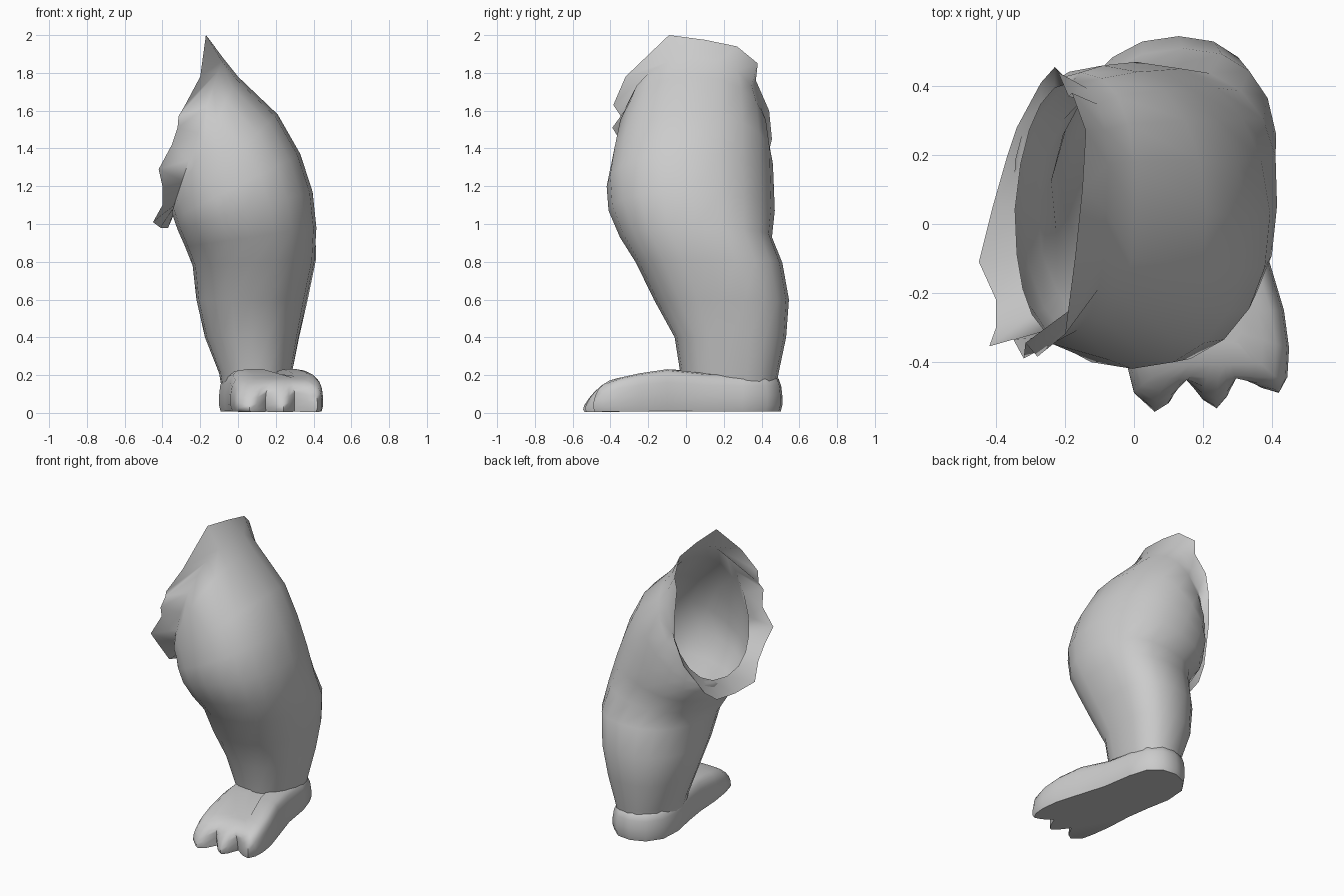
import bpy, bmesh, math

cube = bpy.data.objects.get("Cube")
if cube:
    bpy.data.objects.remove(cube, do_unlink=True)

skin = bpy.data.materials.new("grey_skin")
skin.use_nodes = True
GREY = (0.6, 0.6, 0.6, 1)
skin.diffuse_color = GREY
skin.node_tree.nodes["Principled BSDF"].inputs["Base Color"].default_value = GREY


def loft(name, rings, cap_start=False, cap_end=False, angle=60):
    """Skin a list of equal-length closed rings into one mesh object."""
    bm = bmesh.new()
    loops = [[bm.verts.new(p) for p in ring] for ring in rings]
    n = len(loops[0])
    for a, b in zip(loops, loops[1:]):
        for i in range(n):
            j = (i + 1) % n
            bm.faces.new((a[i], a[j], b[j], b[i]))
    if cap_start:
        bm.faces.new(loops[0][::-1])
    if cap_end:
        bm.faces.new(loops[-1])
    me = bpy.data.meshes.new(name)
    bm.to_mesh(me)
    bm.free()
    me.materials.append(skin)
    ob = bpy.data.objects.new(name, me)
    bpy.context.collection.objects.link(ob)
    bpy.ops.object.select_all(action='DESELECT')
    ob.select_set(True)
    bpy.context.view_layer.objects.active = ob
    bpy.ops.object.shade_smooth_by_angle(angle=math.radians(angle))
    return ob


def power(v, e):
    return math.copysign(abs(v) ** e, v)


def lerp_table(table, v):
    """Piecewise linear lookup."""
    if v <= table[0][0]:
        return table[0][1]
    for (a, fa), (b, fb) in zip(table, table[1:]):
        if v <= b:
            return fa + (fb - fa) * (v - a) / (b - a)
    return table[-1][1]


# Leg: rounded rings fanning from the level ankle to the upright hip
# inner x, inner z, outer x, outer z, y min, y max, sideways lean of the back
N = 20
SECTIONS = [
    (-.09, .15, .27, .15, -.01, .48, .02),
    (-.10, .21, .285, .21, -.03, .49, .02),
    (-.175, .40, .32, .40, -.06, .53, .04),
    (-.22, .60, .36, .60, -.17, .545, .06),
    (-.24, .78, .405, .81, -.265, .51, .06),
    (-.28, .88, .415, .98, -.35, .455, .03),
    (-.32, .97, .395, 1.17, -.41, .47, -.03),
    (-.34, 1.03, .33, 1.37, -.42, .465, -.04),
    (-.35, 1.06, .21, 1.58, -.395, .46, -.02),
    (-.35, 1.07, .00, 1.78, -.365, .44, .02),
    (-.345, 1.08, -.08, 1.88, -.325, .41, .03),
]


def leg_ring(ix, iz, ox, oz, y0, y1, lean):
    ring = []
    for i in range(N):
        a = 2 * math.pi * i / N
        c, s = power(math.cos(a), .88), power(math.sin(a), .88)
        ring.append(((ix + ox) / 2 + c * (ox - ix) / 2 + lean * max(s, 0),
                     (y0 + y1) / 2 + s * (y1 - y0) / 2,
                     (iz + oz) / 2 + c * (oz - iz) / 2))
    return ring


# Ragged rim of the open hip, with the flap hanging at the inside
RIM = [(-.17, -.09, 2.0), (-.15, .10, 1.975), (-.14, .27, 1.94), (-.18, .38, 1.85),
       (-.19, .37, 1.76), (-.22, .44, 1.60), (-.23, .455, 1.45), (-.27, .41, 1.27),
       (-.34, .28, 1.05), (-.37, .19, .98), (-.41, .05, .98), (-.45, -.11, 1.01),
       (-.40, -.22, 1.10), (-.40, -.30, 1.20), (-.42, -.355, 1.29), (-.35, -.335, 1.42),
       (-.32, -.39, 1.51), (-.315, -.345, 1.57), (-.28, -.385, 1.63), (-.20, -.32, 1.78)]

loft("leg", [leg_ring(*s) for s in SECTIONS] + [RIM])

# Foot: three-toed outline raised in shrinking rings, the toes merging upward
OUTLINE = [(-.02, -.41), (0, -.49), (.06, -.545), (.10, -.52), (.145, -.44), (.20, -.51),
           (.24, -.535), (.27, -.50), (.30, -.43), (.37, -.475), (.42, -.49), (.445, -.44),
           (.45, -.36), (.435, -.25), (.39, -.10), (.33, .10), (.30, .30), (.26, .43),
           (.18, .50), (.08, .51), (-.02, .47), (-.09, .37), (-.10, .22), (-.07, .05),
           (-.05, -.10), (-.04, -.28)]
HEIGHT = [(-.55, .08), (-.5, .12), (-.4, .175), (-.2, .22), (-.02, .24), (.12, .205), (.5, .205)]
# shrink, share of the height, merging of the toes
LEVELS = [(.96, .04, 0), (1, .2, 0), (1, .45, .1), (.97, .7, .35),
          (.91, .87, .65), (.8, .97, .9), (.6, 1, 1), (.25, 1, 1)]


def foot_ring(shrink, level, merge):
    ring = []
    for x, y in OUTLINE:
        if y < -.42:
            y += (-.48 - y) * merge
        sy = max(-.3, min(.3, y))
        sx = .16 - .1 * sy / .3
        px, py = sx + (x - sx) * shrink, sy + (y - sy) * shrink
        ring.append((px, py, level * lerp_table(HEIGHT, py)))
    return ring


loft("foot", [foot_ring(*lv) for lv in LEVELS], cap_start=True, cap_end=True)
